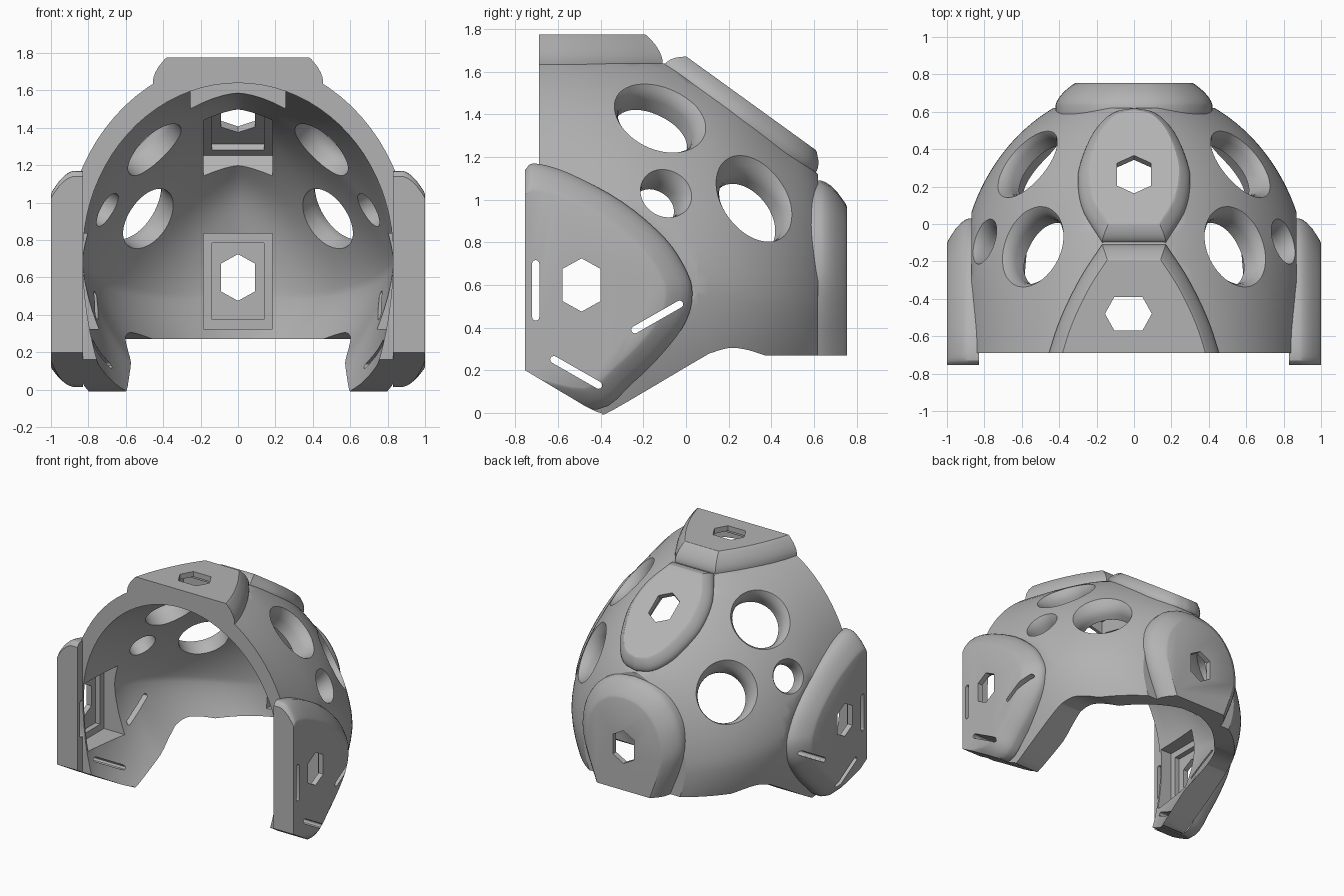
import bpy, bmesh, math
from mathutils import Matrix, Vector

if "Cube" in bpy.data.objects:
    bpy.data.objects.remove(bpy.data.objects["Cube"])

grey = bpy.data.materials.new("plain_grey")
grey.use_nodes = True
grey.diffuse_color = (0.45, 0.45, 0.45, 1)
grey.node_tree.nodes["Principled BSDF"].inputs["Base Color"].default_value = (0.45, 0.45, 0.45, 1)

MIRROR = Matrix.Scale(-1, 4, (1, 0, 0))
MID_Y = -0.31


def make(name, bm):
    bmesh.ops.recalc_face_normals(bm, faces=bm.faces)
    mesh = bpy.data.meshes.new(name)
    bm.to_mesh(mesh)
    bm.free()
    mesh.materials.append(grey)
    obj = bpy.data.objects.new(name, mesh)
    bpy.context.collection.objects.link(obj)
    return obj


def loft(rings):
    """Skin a stack of equal closed rings and cap both ends."""
    bm = bmesh.new()
    rows = [[bm.verts.new(p) for p in ring] for ring in rings]
    n = len(rows[0])
    for a, b in zip(rows, rows[1:]):
        for i in range(n):
            j = (i + 1) % n
            bm.faces.new((a[i], a[j], b[j], b[i]))
    bm.faces.new(rows[0])
    bm.faces.new(rows[-1])
    return bm


def combine(target, tool, operation):
    mod = target.modifiers.new("join", "BOOLEAN")
    mod.operation, mod.solver, mod.object = operation, "EXACT", tool
    bpy.context.view_layer.objects.active = target
    bpy.ops.object.modifier_apply(modifier=mod.name)
    bpy.data.objects.remove(tool)


def smooth_path(points, steps=4):
    """Catmull-Rom through an open list of points."""
    pts = [Vector(p) for p in points]
    pts = [2 * pts[0] - pts[1]] + pts + [2 * pts[-1] - pts[-2]]
    out = []
    for a, b, c, d in zip(pts, pts[1:], pts[2:], pts[3:]):
        for k in range(steps):
            t = k / steps
            out.append(0.5 * (2 * b + (c - a) * t + (2 * a - 5 * b + 4 * c - d) * t * t
                              + (3 * b - a - 3 * c + d) * t ** 3))
    return out + [pts[-2]]


def frame(origin, u, v):
    u, v = Vector(u).normalized(), Vector(v).normalized()
    m = Matrix((u, v, u.cross(v))).transposed().to_4x4()
    m.translation = origin
    return m


# Dome stations: y, crown height, widest level, roundness
STATIONS = smooth_path([(-0.69, 1.05, 0.72, 2), (-0.4, 1.03, 0.7, 1.85), (-0.1, 1.02, 0.65, 1.7),
                        (0.2, 0.95, 0.58, 1.7), (0.45, 0.79, 0.53, 1.7), (0.62, 0.62, 0.5, 1.7),
                        (0.73, 0.3, 0.5, 1.7)], 6)


def power(value, n):
    return math.copysign(abs(value) ** (2 / n), value)


def dome(front, wide, tall, low, depth, flatten):
    rings = []
    for y, crown, mid, n in [Vector((front, *STATIONS[0][1:]))] * (front < -0.69) + STATIONS:
        half = wide * math.sqrt(1 - (max(y - MID_Y, 0) / 1.05) ** 2)
        behind = max(y + 0.69, 0)
        down = low * (1 - 0.5 * behind)
        n -= flatten * min(1, behind / 0.6)
        ring = []
        for i in range(80):
            t = math.tau * i / 80
            h = crown * tall if math.sin(t) > 0 else down
            ring.append((half * power(math.cos(t), n), MID_Y + (y - MID_Y) * depth,
                         mid + h * power(math.sin(t), n)))
        rings.append(ring)
    return loft(rings)


# Outer shell with flats where the pods sit
bm = dome(-0.69, 0.93, 1, 1.8, 1, 0)
SLOPE_AXIS = (0, -0.81, 0.585)
for co, no in (((0, 0, 1.64), (0, 0, 1)), ((0, 0.62, 0), (0, 1, 0)),
               ((0, 0.26, 1.38), (0, 0.585, 0.81)),
               ((0.87, 0, 0), (1, 0, 0)), ((-0.87, 0, 0), (-1, 0, 0))):
    geom = bm.verts[:] + bm.edges[:] + bm.faces[:]
    bmesh.ops.bisect_plane(bm, geom=geom, plane_co=co, plane_no=no, clear_outer=True)
    bmesh.ops.holes_fill(bm, edges=[e for e in bm.edges if e.is_boundary])
shell = make("helmet_shell", bm)

# Pod shoulder: share of the inset against share of the height
SHOULDER = [(0, 0.1), (0.06, 0.25), (0.18, 0.42), (0.42, 0.65), (0.72, 0.85), (0.88, 0.95), (1, 1)]


def pod(name, outline, pivot, place, height, inset):
    """Raised pad with a broad chamfered shoulder, shrinking towards its pivot."""
    pivot = Vector(pivot)
    rings = []
    for f, w in [(0, -0.04 / height)] + SHOULDER:
        ring = []
        for p in outline:
            d = p - pivot
            u, v = (pivot[i] + d[i] * (1 - (1 - inset[i]) * f) for i in range(2))
            ring.append(place @ Vector((u, v, w * height)))
        rings.append(ring)
    return make(name, loft(rings))


def both_sides(points):
    half = smooth_path(points)
    mirrored = [Vector((-p.x, p.y)) for p in reversed(half) if abs(p.x) > 1e-4]
    return half + mirrored


TOP = frame((0, 0, 1.64), (1, 0, 0), (0, 1, 0))
BACK = frame((0, 0.62, 0), (-1, 0, 0), (0, 0, 1))
SLOPE = frame((0, 0.26, 1.38), (-1, 0, 0), SLOPE_AXIS)
SIDE = frame((0.87, 0, 0), (0, 1, 0), (0, 0, 1))

top_line = both_sides([(0.455, -0.69), (0.41, -0.55), (0.35, -0.41), (0.27, -0.26), (0.17, -0.11)])
back_line = both_sides([(0.27, 0.2), (0.32, 0.32), (0.39, 0.5), (0.42, 0.66), (0.385, 0.84),
                        (0.28, 0.99), (0.14, 1.07), (0, 1.09)])
slope_line = both_sides([(0, -0.43), (0.12, -0.395), (0.22, -0.27), (0.285, -0.08),
                         (0.3, 0.06), (0.27, 0.24), (0.17, 0.44)])
side_line = smooth_path([(-0.755, 1.14), (-0.71, 1.17), (-0.55, 1.125), (-0.3, 0.99), (-0.1, 0.82),
                         (0, 0.67), (0.03, 0.56), (0, 0.43), (-0.1, 0.29), (-0.25, 0.14),
                         (-0.42, 0.015), (-0.755, 0.08)])

# Pods: top, sloped rear, back and both sides
combine(shell, pod("top_pod", top_line, (0, -0.69), TOP, 0.135, (0.84, 0.86)), "UNION")
combine(shell, pod("slope_pod", slope_line, (0, 0), SLOPE, 0.085, (0.8, 0.86)), "UNION")
combine(shell, pod("back_pod", back_line, (0, 0.27), BACK, 0.135, (0.74, 0.85)), "UNION")
for flip in (Matrix(), MIRROR):
    combine(shell, pod("side_pod", side_line, (-0.755, 0.55), flip @ SIDE, 0.13, (0.83, 0.8)), "UNION")

# Hollow inside
combine(shell, make("cavity", dome(-1.0, 0.83, 0.876, 1.35, 0.91, 0.25)), "DIFFERENCE")

# Lower edge
edge = smooth_path([(-0.47, 0.03), (-0.4, 0.0), (-0.34, 0.015), (0.06, 0.25), (0.13, 0.285),
                    (0.21, 0.305), (0.29, 0.295), (0.37, 0.27)])
trim = [Vector((-1.2, 0.465))] + edge + [Vector(p) for p in ((1, 0.27), (1, -2), (-1.2, -2))]
combine(shell, make("trim", loft([[(x, p.x, p.y) for p in trim] for x in (-1.3, 1.3)])), "DIFFERENCE")


def prism_cut(place, outline, low, high):
    tool = make("cutter", loft([[place @ Vector((u, v, w)) for u, v in outline] for w in (low, high)]))
    combine(shell, tool, "DIFFERENCE")


def rect(cu, cv, hu, hv):
    return [(cu - hu, cv - hv), (cu + hu, cv - hv), (cu + hu, cv + hv), (cu - hu, cv + hv)]


def socket(place, cu, cv, height, shift):
    """Stepped recess inside a pod with a hexagonal window."""
    prism_cut(place, rect(cu, cv, 0.185, 0.255), -0.25, height - 0.08)
    prism_cut(place, rect(cu, cv, 0.14, 0.205), -0.25, height - 0.04)
    hexagon = [(0, 0.125), (0.09, 0.075), (0.09, -0.075), (0, -0.125), (-0.09, -0.075), (-0.09, 0.075)]
    prism_cut(place, [(cu + u, cv + shift + v) for u, v in hexagon], -0.25, height + 0.1)


def slot(place, start, end):
    a, b = Vector(start), Vector(end)
    along = (b - a).normalized() * 0.017
    side = Vector((-along.y, along.x))
    line = [a + along * math.cos(t) + side * math.sin(t)
            for t in [math.pi * (0.5 + k / 6) for k in range(7)]]
    line += [b + along * math.cos(t) + side * math.sin(t)
             for t in [math.pi * (1.5 + k / 6) for k in range(7)]]
    prism_cut(place, line, -0.25, 0.3)


def round_hole(flip, centre, axis, radius):
    """Round opening with a flared outer lip."""
    place = flip @ Matrix.Translation(centre) @ Vector(axis).to_track_quat("Z", "Y").to_matrix().to_4x4()
    rings = []
    for scale, w in ((1, -0.4), (1, -0.07), (1.03, -0.045), (1.09, -0.02), (1.2, 0.005), (1.4, 0.04), (1.42, 0.2)):
        rings.append([place @ Vector((radius * scale * math.cos(t), radius * scale * math.sin(t), w))
                      for t in [math.tau * k / 48 for k in range(48)]])
    combine(shell, make("hole", loft(rings)), "DIFFERENCE")


# Sockets, strap slots and vent holes
socket(TOP @ Matrix.Rotation(math.pi / 2, 4, "Z"), -0.48, 0, 0.135, 0.03)
socket(BACK, 0, 0.58, 0.135, 0.02)
socket(SLOPE, 0, 0.03, 0.085, 0.025)
for flip in (Matrix(), MIRROR):
    place = flip @ SIDE
    socket(place, -0.49, 0.58, 0.13, 0.02)
    slot(place, (-0.705, 0.45), (-0.705, 0.7))
    slot(place, (-0.24, 0.39), (-0.03, 0.51))
    slot(place, (-0.62, 0.25), (-0.41, 0.13))
    round_hole(flip, (0.54, -0.125, 1.38), (0.66, 0.31, 0.68), 0.185)
    round_hole(flip, (0.565, 0.335, 0.98), (0.68, 0.5, 0.53), 0.18)
    round_hole(flip, (0.795, -0.105, 1.02), (0.78, 0.38, 0.48), 0.1)

# Smooth curves, crisp edges
bpy.ops.object.select_all(action="DESELECT")
shell.select_set(True)
bpy.context.view_layer.objects.active = shell
bpy.ops.object.shade_smooth_by_angle(angle=math.radians(30))
